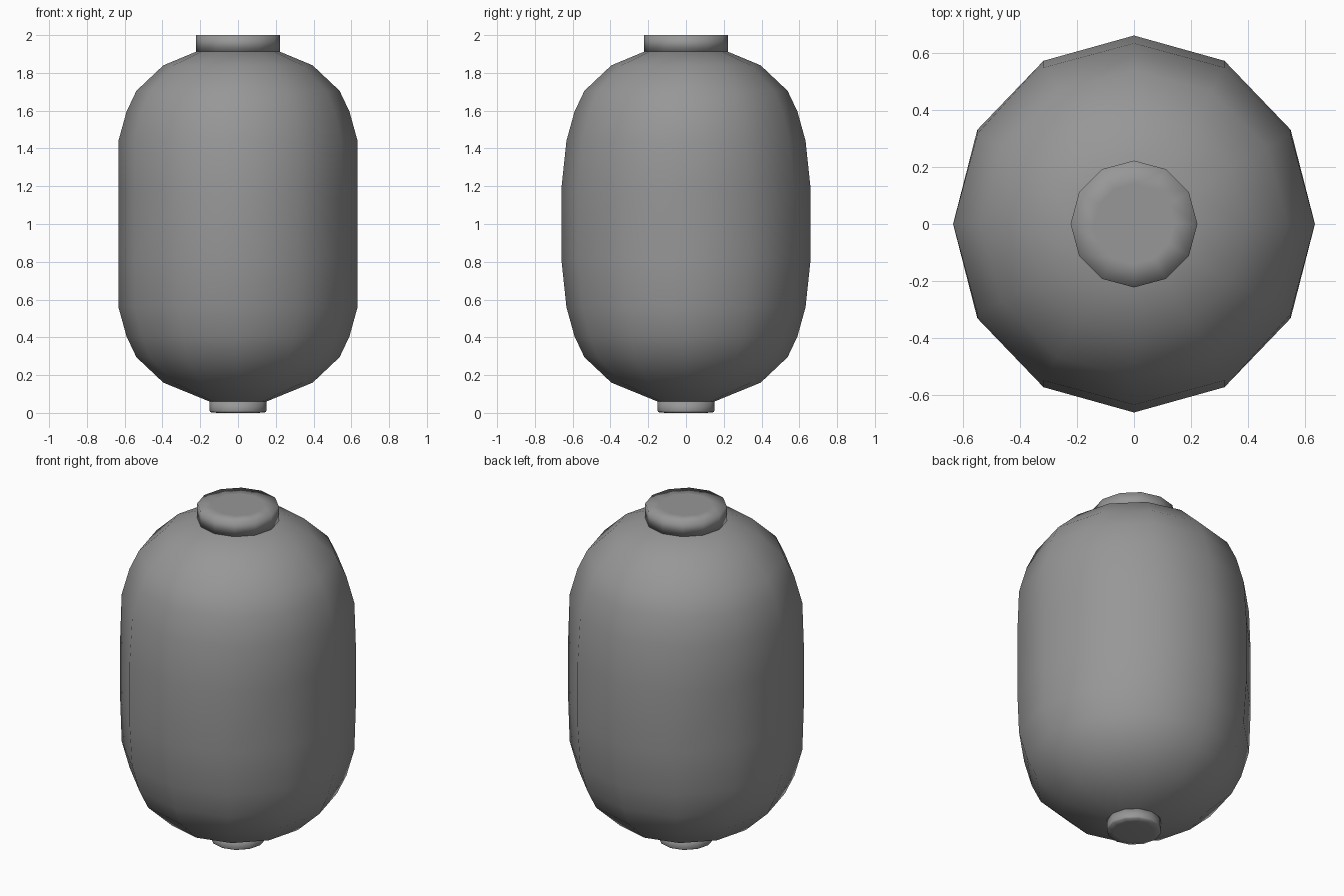
import bpy, bmesh
from math import cos, sin, pi, radians

if "Cube" in bpy.data.objects:
    bpy.data.objects.remove(bpy.data.objects["Cube"])

SIDES = 12

# dark grey for every part
grey = bpy.data.materials.new("dark_grey")
grey.diffuse_color = (0.31, 0.31, 0.31, 1)
grey.use_nodes = True
grey.node_tree.nodes["Principled BSDF"].inputs["Base Color"].default_value = grey.diffuse_color


def lathe(name, profile):
    """Turn (radius, z, x_scale) rings from bottom to top into a closed smooth solid."""
    bm = bmesh.new()
    rings = []
    for r, z, sx in profile:
        rings.append([bm.verts.new((r * sx * cos(2 * pi * i / SIDES),
                                    r * sin(2 * pi * i / SIDES), z))
                      for i in range(SIDES)])
    for a, b in zip(rings, rings[1:]):
        for i in range(SIDES):
            j = (i + 1) % SIDES
            bm.faces.new((a[i], a[j], b[j], b[i]))
    bm.faces.new(rings[0][::-1])
    bm.faces.new(rings[-1])
    mesh = bpy.data.meshes.new(name)
    bm.to_mesh(mesh)
    bm.free()
    mesh.materials.append(grey)
    obj = bpy.data.objects.new(name, mesh)
    bpy.context.collection.objects.link(obj)
    bpy.ops.object.select_all(action='DESELECT')
    obj.select_set(True)
    bpy.context.view_layer.objects.active = obj
    bpy.ops.object.shade_smooth_by_angle(angle=radians(100))
    return obj


# paper shade: upper half profile mirrored about z = 1, middle slightly narrower in x
upper = [(0.66, 1.185, 0.96), (0.633, 1.44, 1), (0.59, 1.595, 1),
         (0.538, 1.705, 1), (0.395, 1.84, 1)]
lower = [(r, 2 - z, s) for r, z, s in reversed(upper)]
lathe("lantern_shade", [(0.15, 0.06, 1)] + lower + upper + [(0.222, 1.912, 1)])

# end caps, smooth over the rim with a flat middle
lathe("top_collar", [(0.222, 1.912, 1), (0.222, 2.0, 1), (0.14, 2.0, 1)])
lathe("bottom_collar", [(0.11, 0.0, 1), (0.148, 0.004, 1), (0.15, 0.01, 1), (0.15, 0.06, 1)])
